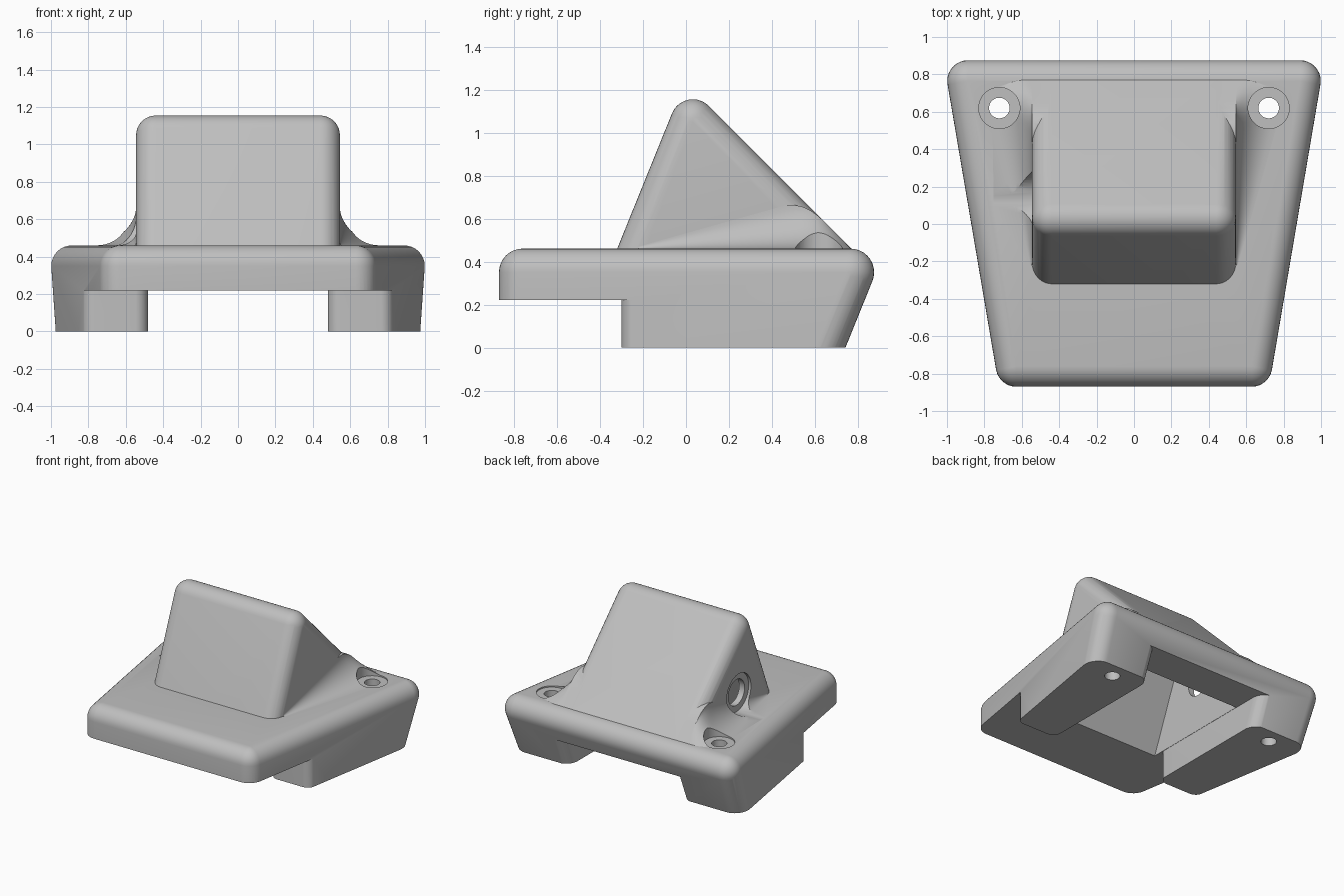
import bpy, bmesh, math
from mathutils import Vector, Matrix

if "Cube" in bpy.data.objects:
    bpy.data.objects.remove(bpy.data.objects["Cube"], do_unlink=True)

grey = bpy.data.materials.new("plain_grey")
grey.use_nodes = True
grey.diffuse_color = (0.52, 0.52, 0.52, 1)
grey.node_tree.nodes["Principled BSDF"].inputs["Base Color"].default_value = (0.52, 0.52, 0.52, 1)

TOP, UNDER = 0.46, 0.22      # plate top and underside
HALF = 0.545                 # half width of the wedge
SLOPE = 1.23                 # y + z on the rear slope
FRONT = -0.32                # wedge front at plate top
LEAN = 0.405                 # lean of the front and rear faces
LEAN_LEN = math.hypot(1, LEAN)


def side_x(y):
    return 0.87 + 0.17 * y


def rear_y(z):
    return 0.742 + LEAN * z


def finish(name, bm):
    bmesh.ops.recalc_face_normals(bm, faces=bm.faces)
    mesh = bpy.data.meshes.new(name)
    bm.to_mesh(mesh)
    bm.free()
    mesh.materials.append(grey)
    obj = bpy.data.objects.new(name, mesh)
    bpy.context.collection.objects.link(obj)
    return obj


def loft(name, sections):
    """Closed solid through a row of matching loops."""
    bm = bmesh.new()
    rings = [[bm.verts.new(p) for p in s] for s in sections]
    n = len(rings[0])
    for a, b in zip(rings, rings[1:]):
        for i in range(n):
            j = (i + 1) % n
            bm.faces.new((a[i], a[j], b[j], b[i]))
    bm.faces.new(rings[0])
    bm.faces.new(rings[-1])
    return finish(name, bm)


def wrap(bm):
    """Replace the points of a mesh by their convex hull."""
    hull = bmesh.new()
    for v in bm.verts:
        hull.verts.new(v.co)
    bm.free()
    bmesh.ops.remove_doubles(hull, verts=hull.verts, dist=1e-5)
    bmesh.ops.convex_hull(hull, input=hull.verts)
    bmesh.ops.delete(hull, geom=[v for v in hull.verts if not v.link_faces], context='VERTS')
    return hull


def rounded_solid(name, centres, radius, floor):
    """Hull of equal balls, cut off flat at the floor height."""
    bm = bmesh.new()
    for c in centres:
        bmesh.ops.create_uvsphere(bm, u_segments=32, v_segments=16, radius=radius,
                                  matrix=Matrix.Translation(c))
    bm = wrap(bm)
    cut = bmesh.ops.bisect_plane(bm, geom=bm.verts[:] + bm.edges[:] + bm.faces[:], dist=1e-6,
                                 plane_co=(0, 0, floor), plane_no=(0, 0, 1), clear_inner=True)
    edges = [g for g in cut['geom_cut'] if isinstance(g, bmesh.types.BMEdge)]
    bmesh.ops.edgeloop_fill(bm, edges=edges)
    return finish(name, bm)


def combine(target, tool, operation):
    """Apply a boolean and remove the tool."""
    mod = target.modifiers.new("boolean", 'BOOLEAN')
    mod.operation, mod.solver, mod.object = operation, 'EXACT', tool
    bpy.context.view_layer.objects.active = target
    bpy.ops.object.modifier_apply(modifier=mod.name)
    bpy.data.objects.remove(tool, do_unlink=True)


def rod(name, radius, start, end):
    """Cylinder between two points."""
    a, b = Vector(start), Vector(end)
    bpy.ops.mesh.primitive_cylinder_add(vertices=48, radius=radius, depth=(b - a).length,
                                        location=(a + b) / 2)
    obj = bpy.context.object
    obj.name = name
    obj.rotation_euler = (b - a).to_track_quat('Z', 'Y').to_euler()
    obj.data.materials.append(grey)
    return obj


# Tapered base with leaning rear face and rounded upper edges
R = 0.11
corners = []
for z in (TOP - R, -0.3):
    for y in (-0.87 + R, rear_y(z) - R * LEAN_LEN):
        x = side_x(y) - R * math.hypot(1, 0.17)
        corners += [(x, y, z), (-x, y, z)]
body = rounded_solid("wedge_mount", corners, R, 0)

# Upright wedge with rounded edges
r = 0.105
front_line = FRONT - LEAN * TOP + r * LEAN_LEN
slope_sum = SLOPE - r * math.sqrt(2)
peak = (slope_sum - front_line) / (1 + LEAN)
deep = -0.3
corners = [(x, y, z) for x in (r - HALF, HALF - r)
           for y, z in ((slope_sum - peak, peak), (front_line + LEAN * deep, deep),
                        (slope_sum - deep, deep))]
combine(body, rounded_solid("wedge", corners, r, 0.38), 'UNION')


# Sweeping side fillets that widen to the rear and blend into the slope
def soft_min(a, b, k=0.12):
    h = max(k - abs(a - b), 0) / k
    return min(a, b) - h * h * k / 4


def fillet_loop(y, side):
    r = 0.01 + 0.28 * (y + 0.22)
    cap = SLOPE - 0.001 - y
    low, inner = min(0.4, cap - 0.06), HALF - 0.12
    pts = [(inner, low), (inner, soft_min(TOP + r, cap))]
    for i in range(13):
        t = i / 12 * math.pi / 2
        x, z = HALF + r * (1 - math.cos(t)), TOP + r * (1 - math.sin(t))
        pts.append((x, soft_min(z, cap)))
    pts.append((HALF + r, low))
    return [(side * x, y, z) for x, z in pts]


for side in (-1, 1):
    fillet = loft("side_fillet", [fillet_loop(-0.22 + 1.04 * i / 26, side) for i in range(27)])
    combine(body, fillet, 'UNION')

# Space below the plate, leaving two legs with rounded corners
block = [(-1.5, -1.5), (1.5, -1.5), (1.5, 1.5), (-1.5, 1.5)]
under = loft("under_space", [[(x, y, z) for x, y in block] for z in (-0.3, UNDER)])
for side in (-1, 1):
    bm = bmesh.new()
    for z in (-0.4, 0.3):
        back = rear_y(z) + 0.005
        bm.verts.new((side * (side_x(back) + 0.003), back, z))
        y = -0.3 + 0.07
        for x, y, radius in ((0.55, y, 0.07), (side_x(y) - 0.068, y, 0.07),
                             (0.58, back - 0.1, 0.1)):
            bmesh.ops.create_circle(bm, segments=48, radius=radius,
                                    matrix=Matrix.Translation((side * x, y, z)))
    combine(under, finish("leg", wrap(bm)), 'DIFFERENCE')
combine(body, under, 'DIFFERENCE')

# Hollow inside of the wedge
inner_front = FRONT + 0.0755
inner_slope = SLOPE - 0.1
inner_apex = (inner_slope - inner_front + LEAN * TOP) / (1 + LEAN)
floor = UNDER - 0.01
hollow = [(inner_front + LEAN * (floor - TOP), floor), (inner_slope - inner_apex, inner_apex),
          (0.55, inner_slope - 0.55), (0.55, floor)]
cavity = loft("cavity", [[(x, y, z) for y, z in hollow] for x in (-0.478, 0.478)])
combine(body, cavity, 'DIFFERENCE')

# Screw holes with flat seats through the legs
for side in (-1, 1):
    x, y = side * 0.72, 0.62
    combine(body, rod("screw_seat", 0.11, (x, y, 0.45), (x, y, 1)), 'DIFFERENCE')
    combine(body, rod("screw_hole", 0.055, (x, y, -0.2), (x, y, 0.8)), 'DIFFERENCE')

# Recessed port in one side wall
py, pz = 0.13, 0.606
combine(body, rod("port_recess", 0.15, (-0.75, py, pz), (-0.525, py, pz)), 'DIFFERENCE')
combine(body, rod("port_hole", 0.1, (-0.7, py, pz), (-0.4, py, pz)), 'DIFFERENCE')

# Smooth rounded areas, keep edges sharp
bpy.ops.object.select_all(action='DESELECT')
body.select_set(True)
bpy.context.view_layer.objects.active = body
bpy.ops.object.shade_smooth_by_angle(angle=math.radians(30))
